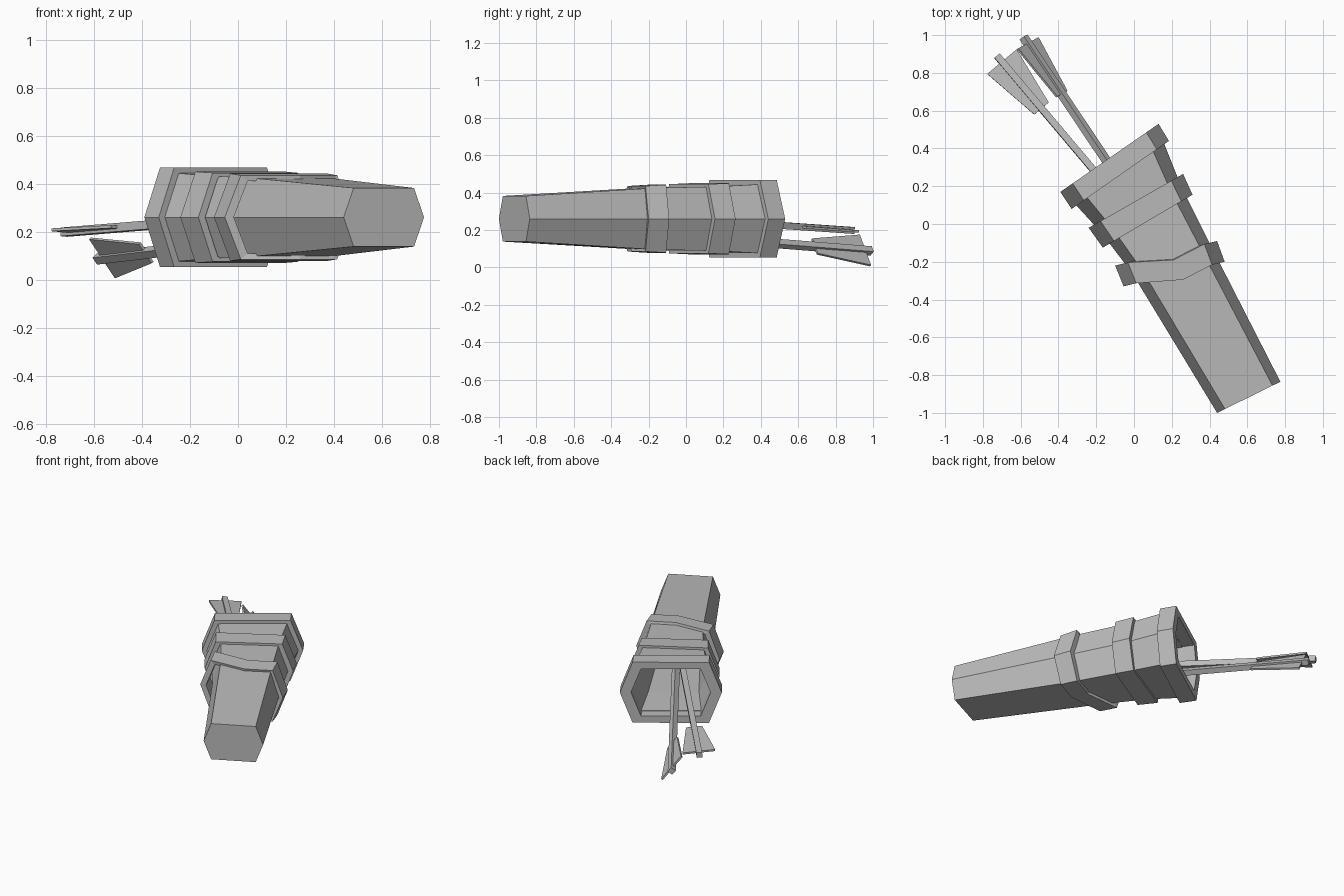
import bpy
import bmesh
from mathutils import Vector

default = bpy.data.objects.get("Cube")
if default:
    bpy.data.objects.remove(default, do_unlink=True)

MID_Z = 0.26      # height of the quiver's centre line
CHAMFER = 0.125   # share of the width taken by each slanted side

grey = bpy.data.materials.new("plain grey")
grey.use_nodes = True
grey.diffuse_color = (0.5, 0.5, 0.5, 1)
grey.node_tree.nodes["Principled BSDF"].inputs["Base Color"].default_value = (0.5, 0.5, 0.5, 1)


def section(left, right, half_height, mid=None):
    """Six-sided cross-section; mid adds a bend in its top and bottom edges."""
    a, b = Vector((*left, MID_Z)), Vector((*right, MID_Z))
    upper = [a.lerp(b, CHAMFER), a.lerp(b, 1 - CHAMFER)]
    if mid:
        upper.insert(1, Vector((*mid, MID_Z)))
    lift = Vector((0, 0, half_height))
    return [a] + [p + lift for p in upper] + [b] + [p - lift for p in reversed(upper)]


def shrink(points, factor):
    centre = (points[0] + points[len(points) // 2]) / 2
    return [centre.lerp(p, factor) for p in points]


def loft(bm, sections, closed=False):
    rings = [[bm.verts.new(p) for p in s] for s in sections]
    pairs = list(zip(rings, rings[1:]))
    if closed:
        pairs.append((rings[-1], rings[0]))
    for r, s in pairs:
        for i in range(len(r)):
            j = (i + 1) % len(r)
            bm.faces.new((r[i], r[j], s[j], s[i]))
    if not closed:
        bm.faces.new(rings[0])
        bm.faces.new(rings[-1])


def finish(name, bm, inward=False):
    bmesh.ops.recalc_face_normals(bm, faces=bm.faces)
    if inward:
        bmesh.ops.reverse_faces(bm, faces=bm.faces)
    mesh = bpy.data.meshes.new(name)
    bm.to_mesh(mesh)
    bm.free()
    mesh.materials.append(grey)
    bpy.context.collection.objects.link(bpy.data.objects.new(name, mesh))


def band(name, back, front, inner):
    bm = bmesh.new()
    loft(bm, [back, front, shrink(front, inner), shrink(back, inner)], closed=True)
    finish(name, bm)


# Hollow tapering body: floor, inner wall, mouth, outer wall, end cap
outer = [
    section((-0.325, 0.12), (0.15, 0.45), 0.185),
    section((-0.17, -0.05), (0.25, 0.2), 0.172),
    section((-0.01, -0.26), (0.425, -0.15), 0.165),
    section((0.44, -1.0), (0.775, -0.835), 0.122),
]
inner = [shrink(s, 0.86) for s in outer]
inner[-1] = [p.lerp(q, 0.95) for p, q in zip(inner[-2], inner[-1])]
bm = bmesh.new()
loft(bm, inner[::-1] + outer)
finish("quiver_body", bm)

# Mouth rim and the two straps
band("mouth_rim",
     section((-0.39, 0.17), (0.13, 0.53), 0.207),
     section((-0.33, 0.08), (0.185, 0.44), 0.207), 0.78)
band("upper_strap",
     section((-0.24, -0.02), (0.26, 0.265), 0.19),
     section((-0.165, -0.125), (0.31, 0.155), 0.185), 0.88)
band("lower_strap",
     section((-0.10, -0.22), (0.44, -0.09), 0.182, mid=(0.21, -0.19)),
     section((-0.055, -0.33), (0.48, -0.20), 0.175, mid=(0.26, -0.295)), 0.86)


# Arrows: square shaft with one flat, flared vane through it
def arrow(name, start, nock, blade):
    start, nock = Vector(start), Vector(nock)
    along = (nock - start).normalized()
    side = Vector(blade)
    side = (side - along * side.dot(along)).normalized()
    normal = along.cross(side)

    def rect(centre, w, t):
        return [centre + side * w * i + normal * t * j
                for i, j in ((-1, -1), (1, -1), (1, 1), (-1, 1))]

    shaft = bmesh.new()
    loft(shaft, [rect(start, 0.018, 0.018), rect(nock, 0.018, 0.018)])
    finish(name + "_shaft", shaft, inward=True)
    vane = bmesh.new()
    loft(vane, [rect(nock - along * 0.365, 0.05, 0.006),
                rect(nock - along * 0.04, 0.102, 0.006)])
    finish(name + "_vane", vane, inward=True)


arrow("right_arrow", (0.28, -0.30, 0.28), (-0.725, 0.89, 0.198), (0.16, 0.12, -0.015))
arrow("left_arrow", (0.20, -0.18, 0.18), (-0.585, 0.99, 0.088), (0.11, 0.06, -0.165))
